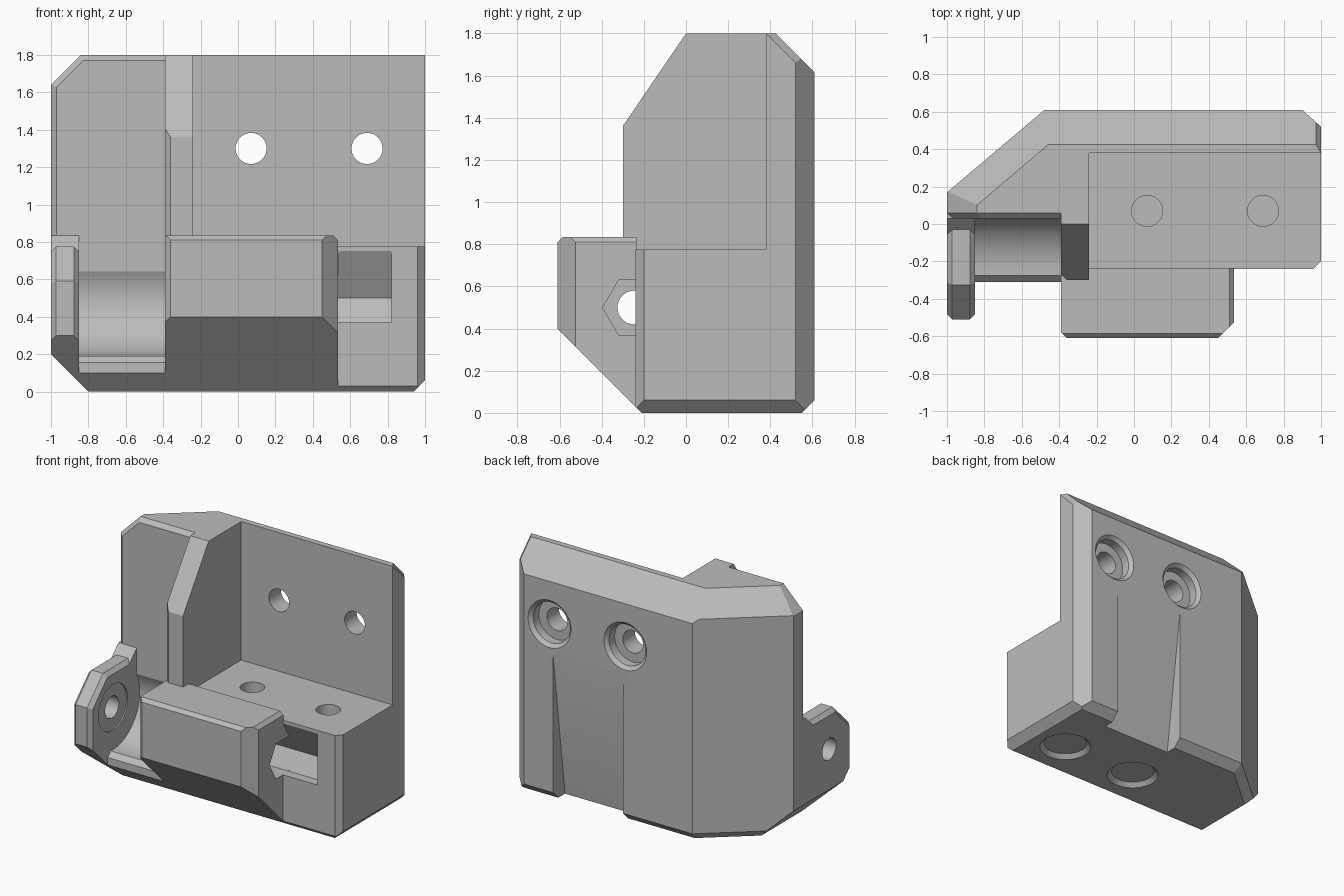
import bpy, bmesh, math
from mathutils import Vector, Matrix

cube = bpy.data.objects.get("Cube")
if cube:
    bpy.data.objects.remove(cube, do_unlink=True)

grey = bpy.data.materials.new("plain grey")
grey.use_nodes = True
COLOR = (0.5, 0.5, 0.5, 1)
grey.diffuse_color = COLOR
grey.node_tree.nodes["Principled BSDF"].inputs["Base Color"].default_value = COLOR


def finish(name, bm):
    bmesh.ops.recalc_face_normals(bm, faces=bm.faces)
    mesh = bpy.data.meshes.new(name)
    bm.to_mesh(mesh)
    bm.free()
    ob = bpy.data.objects.new(name, mesh)
    bpy.context.collection.objects.link(ob)
    mesh.materials.append(grey)
    return ob


def block(name, x, y, z, planes=()):
    """Box trimmed by planes given as (normal, limit)."""
    bm = bmesh.new()
    bmesh.ops.create_cube(bm, size=1)
    for v in bm.verts:
        v.co = [r[0] if c < 0 else r[1] for c, r in zip(v.co, (x, y, z))]
    for n, d in planes:
        n = Vector(n)
        bmesh.ops.bisect_plane(bm, geom=bm.verts[:] + bm.edges[:] + bm.faces[:], dist=1e-5,
                               plane_co=n * d / n.length_squared, plane_no=n, clear_outer=True)
        bmesh.ops.holes_fill(bm, edges=bm.edges)
    return finish(name, bm)


def prism(name, profile, x0, x1):
    """Side profile (y, z) extruded along x."""
    bm = bmesh.new()
    face = bm.faces.new([bm.verts.new((x0, y, z)) for y, z in profile])
    ext = bmesh.ops.extrude_face_region(bm, geom=[face])["geom"]
    bmesh.ops.translate(bm, vec=(x1 - x0, 0, 0), verts=[v for v in ext if isinstance(v, bmesh.types.BMVert)])
    return finish(name, bm)


def rod(name, start, end, r, r_end=None, sides=64):
    a, b = Vector(start), Vector(end)
    bm = bmesh.new()
    turn = (b - a).to_track_quat('Z', 'Y').to_matrix().to_4x4()
    bmesh.ops.create_cone(bm, cap_ends=True, segments=sides, radius1=r, radius2=r_end or r,
                          depth=(b - a).length, matrix=Matrix.Translation((a + b) / 2) @ turn)
    return finish(name, bm)


def combine(target, others, operation):
    for other in others:
        mod = target.modifiers.new("join", 'BOOLEAN')
        mod.operation, mod.solver, mod.object = operation, 'EXACT', other
        graph = bpy.context.evaluated_depsgraph_get()
        mesh = bpy.data.meshes.new_from_object(target.evaluated_get(graph))
        target.modifiers.clear()
        target.data = mesh
        bpy.data.objects.remove(other, do_unlink=True)


# Shared outer facets
diag = Vector((-0.646, 0.763, 0))
front_bottom = ((0, -1, -1), 0.21)
left_bottom = ((-1, 0, -1), 0.8)
outer = [
    (diag, 0.775), (diag + Vector((0, 0, 1)), 2.42), (diag - Vector((0, 0, 1)), 0.715),
    ((0, 1, 1), 2.225), ((0, 1, -1), 0.55), ((0.09, 0.1, 0), 0.142),
    ((5, 3, 3), 11.54), ((-1, 0, 1), 2.64), left_bottom, ((1, 0, -1), 0.94), front_bottom,
]

# Left upright with the hinge gap hollowed out
s = math.sqrt(0.5)
body = block("hinge_bracket", (-1, -0.24), (0.03, 0.61), (0, 1.8), outer + [
    ((0, -1, 1), 1.74), ((-1, -1, 0), 0.94), ((-s, -1, s), 1.807)])
lip = block("lower_lip", (-1, -0.36), (-0.31, 0.61), (0, 0.64), outer + [((0, -1, 1), 0.465)])
PY, PZ = -0.245, 0.5
combine(body, [lip], 'UNION')
combine(body, [
    rod("gap_round", (-0.85, PY, PZ), (-0.39, PY, PZ), 0.31, sides=96),
    block("gap_front", (-0.85, -0.39), (-0.8, PY), (0.19, 0.84)),
], 'DIFFERENCE')

# Hinge ear on the left with chamfered rims
ear_planes = [((0, -1, 0), 0.51), ((0, 0, 1), 0.775), ((0, -s, s), 1.10 * s)]
rims = []
for n, d in ear_planes:
    for side, reach in ((-1, 1), (1, -0.85)):
        rims.append((Vector(n) + Vector((side, 0, 0)), d + reach - 0.028))
ear = block("hinge_ear", (-1, -0.85), (-0.51, 0.1), (0, 0.775),
            ear_planes + rims + [front_bottom, left_bottom])
ear_web = block("ear_web", (-1, -0.85), (-0.06, 0.1), (0.7, 0.835), [((0, -1, 1), 0.805)])

# Shelf, back wall, rib and front knuckle
shelf = block("shelf", (-0.39, 1), (-0.24, 0.61), (0, 0.775), outer + [((1, -1, 0), 1.2)])
wall = block("back_wall", (-0.3, 1), (0.38, 0.61), (0, 1.8), outer)
rib = block("rib", (-0.39, -0.24), (-0.3, 0.4), (0.7, 1.8),
            [((-1, -1, 0), 0.66), ((0, -0.44, 0.3), 0.54)])
knuckle = block("front_knuckle", (-0.39, 0.535), (-0.61, -0.235), (0, 0.835), [
    front_bottom, ((1, -1, 0), 1.06), ((-1, -1, 0), 0.97), ((0, -1, 1), 1.42), ((1, 0, 1), 1.345)])
combine(body, [ear, ear_web, shelf, wall, rib, knuckle], 'UNION')

# Pin hole, nut pocket and its side opening
hexagon = [(PY + 0.15 * math.cos(k * math.pi / 3), PZ + 0.15 * math.sin(k * math.pi / 3)) for k in range(6)]
cuts = [
    rod("pin_hole", (-1.1, PY, PZ), (0.7, PY, PZ), 0.08),
    rod("ear_recess", (-0.86, PY, PZ), (-0.8, PY, PZ), 0.17),
    prism("nut_pocket", hexagon, 0.25, 0.82),
    prism("nut_opening", [(-0.095, 0.5), (-0.17, 0.37), (-0.3, 0.37), (-0.3, 0.855)], 0.536, 0.82),
    # Tapered recess in the back
    prism("back_recess", [(0.61, 1.07), (0.7, 1.07), (0.7, -0.05), (0.465, -0.05)], 0.09, 0.66),
]
# Screw holes with chamfered counterbores
for x in (0.07, 0.69):
    for start, mid, rim, end in (
        ((x, 0.07, 0.9), (x, 0.07, 0.5), (x, 0.07, 0.03), (x, 0.07, -0.01)),
        ((x, 0.2, 1.3), (x, 0.52, 1.3), (x, 0.585, 1.3), (x, 0.625, 1.3)),
    ):
        cuts += [rod("screw_hole", start, end, 0.083), rod("counterbore", mid, end, 0.15),
                 rod("rim", rim, end, 0.15, 0.19)]
combine(body, cuts, 'DIFFERENCE')

bpy.ops.object.select_all(action='DESELECT')
body.select_set(True)
bpy.context.view_layer.objects.active = body
bpy.ops.object.shade_smooth_by_angle(angle=math.radians(20))
